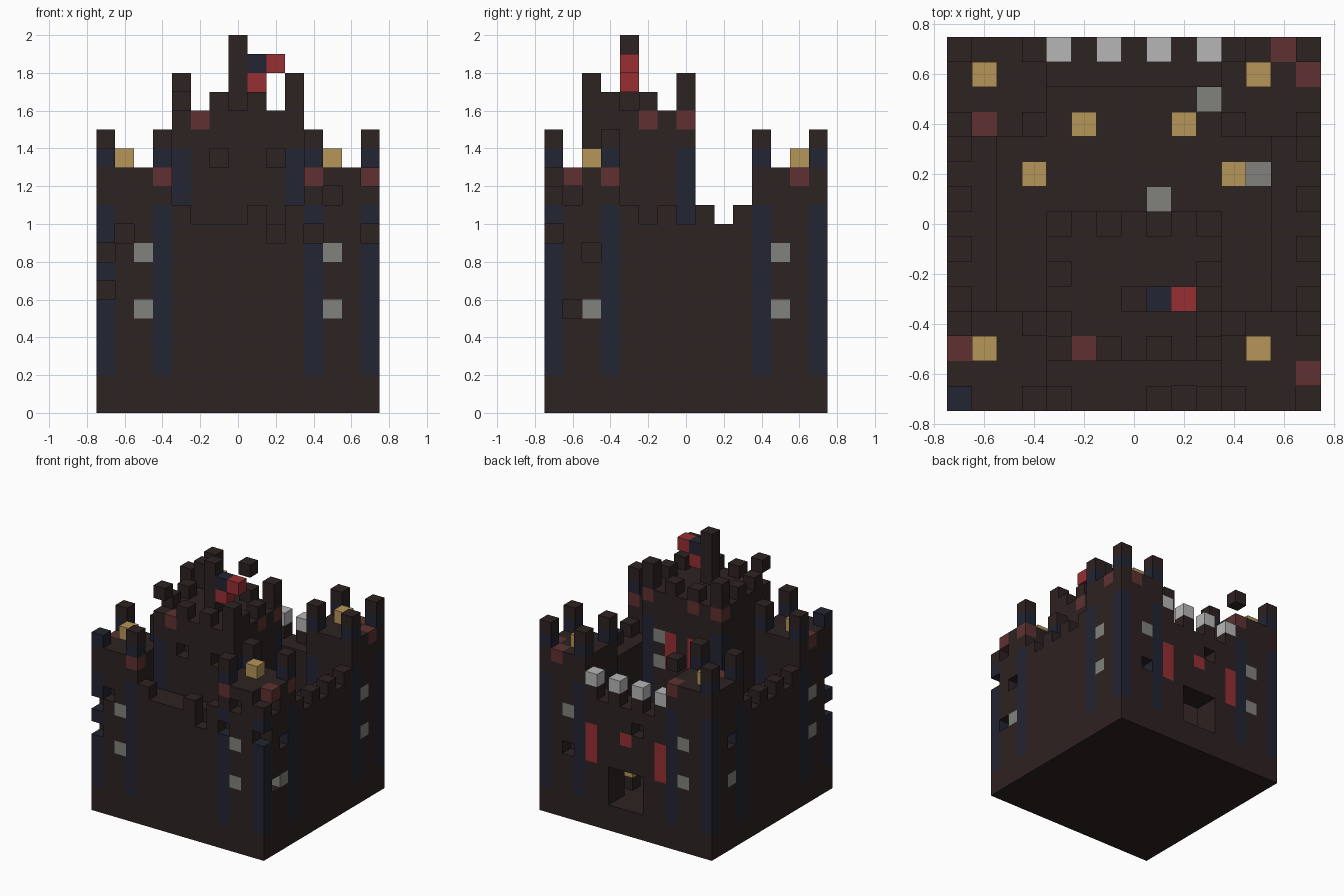
import bpy, bmesh
from mathutils import Vector

if "Cube" in bpy.data.objects:
    bpy.data.objects.remove(bpy.data.objects["Cube"], do_unlink=True)

BLOCK = 0.1
PALETTE = {
    "dark_stone": (0.027, 0.016, 0.016),
    "navy_stone": (0.016, 0.018, 0.032),
    "faded_red": (0.115, 0.031, 0.032),
    "banner_red": (0.31, 0.029, 0.032),
    "torch_yellow": (0.47, 0.30, 0.10),
    "window_grey": (0.22, 0.22, 0.20),
    "pale_stone": (0.47, 0.47, 0.47),
}


def make_material(name, rgb):
    mat = bpy.data.materials.new(name)
    mat.use_nodes = True
    colour = (*rgb, 1)
    mat.diffuse_color = colour
    shader = mat.node_tree.nodes["Principled BSDF"]
    shader.inputs["Base Color"].default_value = colour
    shader.inputs["Roughness"].default_value = 0.9
    return mat


materials = {n: make_material(n, c) for n, c in PALETTE.items()}
cells = {}  # block position -> (part, colour)


def fill(part, xs, ys, zs, colour="dark_stone"):
    """Fill an inclusive range of blocks."""
    for x in range(xs[0], xs[1] + 1):
        for y in range(ys[0], ys[1] + 1):
            for z in range(zs[0], zs[1] + 1):
                cells[x, y, z] = (part, colour)


def block(part, x, y, z, colour="dark_stone", top=None):
    fill(part, (x, x), (y, y), (z, z if top is None else top), colour)


def paint(colour, *spots):
    for spot in spots:
        cells[spot] = (cells[spot][0], colour)


def remove(*spots):
    for spot in spots:
        cells.pop(spot, None)


# Plinth, curtain walls
fill("plinth", (-7, 7), (-7, 7), (0, 1))
fill("front_wall", (-3, 3), (-7, -6), (2, 9))
fill("back_wall", (-3, 3), (6, 7), (2, 9))
fill("left_wall", (6, 7), (-3, 3), (2, 9))
fill("right_wall", (-7, -6), (-3, 3), (2, 9))

# Wall battlements, with pale caps at the back
for n in (-3, -1, 1, 3):
    block("front_wall", n, -7, 10)
    block("back_wall", n, 7, 10)
    block("back_wall_caps", n, 7, 11, "pale_stone")
    block("left_wall", 7, n, 10)
    block("right_wall", -7, n, 10)

# Four corner towers with navy corners, windows and battlements
for sx, side in ((-1, "right"), (1, "left")):
    for sy, end in ((-1, "front"), (1, "back")):
        part = f"{end}_{side}_tower"
        xs = sorted((4 * sx, 7 * sx))
        ys = sorted((4 * sy, 7 * sy))
        fill(part, xs, ys, (2, 12))
        for x in xs:
            for y in ys:
                block(part, x, y, 2, "navy_stone", 10)
                block(part, x, y, 13, "navy_stone")
                block(part, x, y, 14)
        for z in (5, 8):
            paint("window_grey", (5 * sx, 7 * sy, z), (7 * sx, 5 * sy, z))

# Keep with navy corners, turrets and low battlements
fill("keep", (-3, 3), (-5, 0), (2, 15))
for x in (-3, 3):
    for y in (-5, 0):
        block("keep", x, y, 2, "navy_stone", 13)
        block("keep", x, y, 16, top=17)
    for y in (-4, -2):
        block("keep", x, y, 16)
for x in (-1, 1):
    for y in (-5, 0):
        block("keep", x, y, 16)
    block("keep", x, 0, 10, "banner_red", 12)
paint("window_grey", (2, 0, 10), (2, 0, 12))

# Flagpole and flag
block("flagpole", 0, -3, 16, top=19)
block("flag", 1, -3, 17, "banner_red")
block("flag", 1, -3, 18, "navy_stone")
block("flag", 2, -3, 18, "banner_red")

# Gateway and banners on the back wall
for x in (-1, 0, 1):
    for z in (2, 3, 4):
        remove((x, 6, z), (x, 7, z))
for x in (-3, 3):
    block("back_wall", x, 7, 5, "banner_red", 7)
paint("banner_red", (0, 7, 7))

# Courtyard torches, tower torches and loose stones
for x, y in ((2, 4), (4, 2)):
    for s in (-1, 1):
        block("torch_posts", s * x, y, 2)
        block("torch_flames", s * x, y, 3, "torch_yellow")
for x, y in ((-6, 6), (5, 6), (-6, -5), (5, -5)):
    block("tower_torches", x, y, 13, "torch_yellow")
for x, y in ((3, 5), (5, 2), (1, 1)):
    block("loose_stones", x, y, 2, "window_grey")

# Weathered red stones on the tower and keep rims
paint("faded_red", (-4, -7, 12), (4, -7, 12), (7, -6, 12), (7, -4, 12),
      (-7, -5, 12), (-6, 4, 12), (6, 7, 12), (7, 6, 12), (-4, 7, 12),
      (-2, -5, 15), (-1, 0, 15), (-3, 0, 15), (3, 0, 15), (3, -2, 15))

# Fallen stones
remove((-7, -7, 8), (-7, -7, 6), (-7, -7, 14), (-6, -7, 9),
       (7, -7, 9), (7, -7, 12), (7, -7, 13), (7, -7, 14),
       (4, -7, 9), (5, -7, 11), (2, -7, 9), (-1, -7, 10),
       (-1, -5, 13), (2, -5, 13), (-3, -5, 16),
       (7, -5, 8), (7, -6, 5), (7, -6, 11),
       (-7, 5, 8), (5, 7, 5), (-1, 7, 8), (-4, 7, 13))

# One mesh per part, keeping only the exposed block faces
AXES = [Vector(a) for a in ((1, 0, 0), (0, 1, 0), (0, 0, 1))]


def build(part):
    bm = bmesh.new()
    corners = {}
    slots = []

    def corner(p):
        key = tuple(round(2 * c) for c in p)
        if key not in corners:
            corners[key] = bm.verts.new(p * BLOCK)
        return corners[key]

    for pos, (owner, colour) in cells.items():
        if owner != part:
            continue
        if colour not in slots:
            slots.append(colour)
        centre = Vector(pos) + AXES[2] / 2
        for i in range(3):
            for sign in (-1, 1):
                n = AXES[i] * sign
                if tuple(int(c) for c in Vector(pos) + n) in cells:
                    continue
                u, v = AXES[(i + 1) % 3] / 2, AXES[(i + 2) % 3] / 2 * sign
                mid = centre + n / 2
                face = bm.faces.new([corner(mid + a * u + b * v) for a, b in
                                     ((-1, -1), (1, -1), (1, 1), (-1, 1))])
                face.material_index = slots.index(colour)
    mesh = bpy.data.meshes.new(part)
    bm.to_mesh(mesh)
    bm.free()
    for colour in slots:
        mesh.materials.append(materials[colour])
    bpy.context.collection.objects.link(bpy.data.objects.new(part, mesh))


for part in dict.fromkeys(owner for owner, _ in cells.values()):
    build(part)
